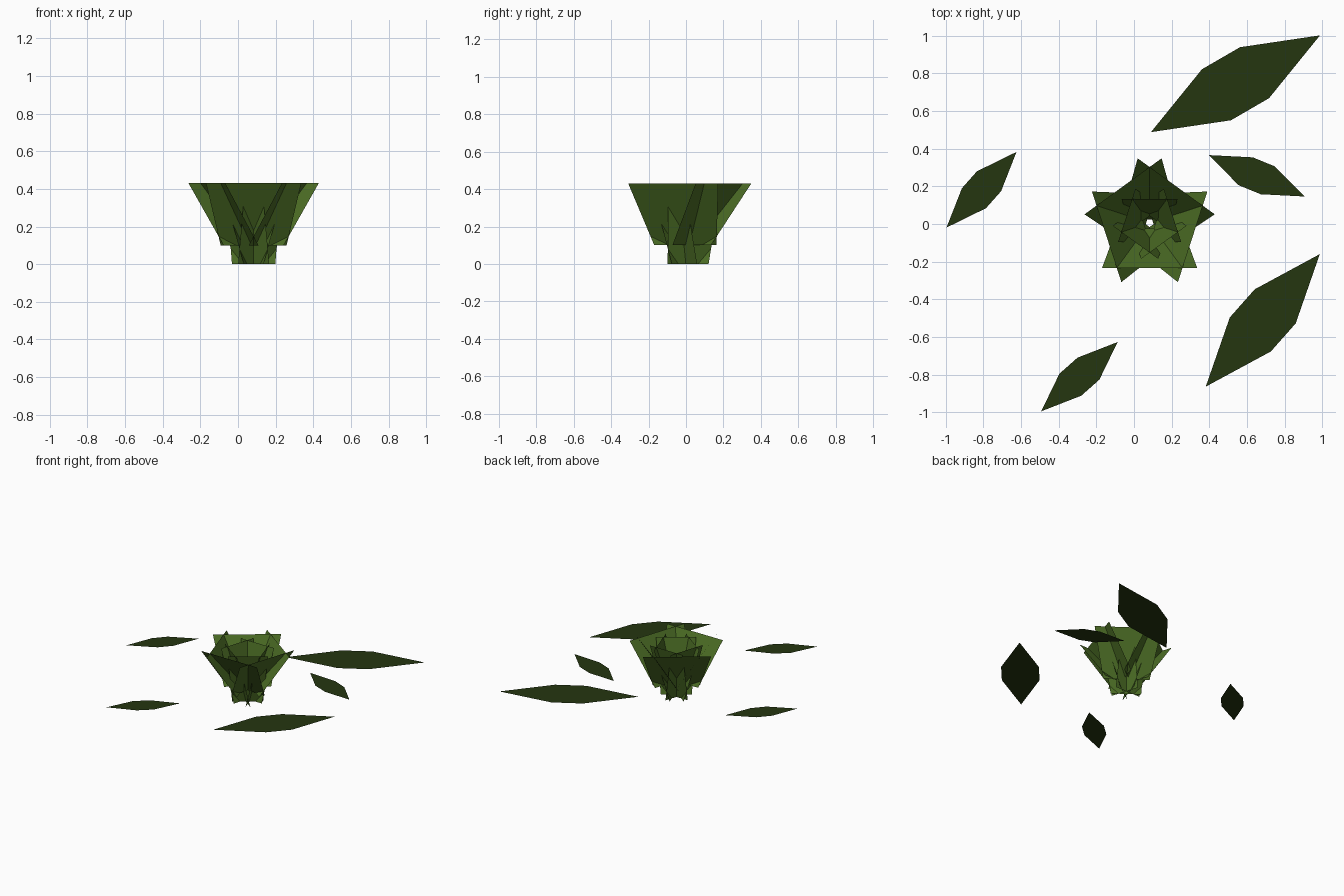
import bpy
from math import cos, sin, radians

if "Cube" in bpy.data.objects:
    bpy.data.objects.remove(bpy.data.objects["Cube"])


def material(name, rgb):
    m = bpy.data.materials.new(name)
    m.diffuse_color = (*rgb, 1)
    m.use_nodes = True
    m.node_tree.nodes["Principled BSDF"].inputs["Base Color"].default_value = m.diffuse_color
    return m


petal_green = material("petal green", (0.070, 0.150, 0.018))
leaf_green = material("dark leaf green", (0.018, 0.037, 0.005))


def add_mesh(name, verts, faces, mat):
    me = bpy.data.meshes.new(name)
    me.from_pydata(verts, [], faces)
    me.materials.append(mat)
    ob = bpy.data.objects.new(name, me)
    bpy.context.collection.objects.link(ob)
    return ob


# Succulent-like rosette: rings of five flat, crossing, outward-leaning blades
CX, CY = 0.083, 0.006


def blade_ring(name, start, bottom, top):
    """bottom / top = (distance from axis, half width, height)"""
    verts, faces = [], []
    for k in range(5):
        a = radians(start + 72 * k)
        n = len(verts)
        for (d, w, z), s in ((bottom, 1), (bottom, -1), (top, -1), (top, 1)):
            verts.append((CX + d * cos(a) - s * w * sin(a),
                          CY + d * sin(a) + s * w * cos(a), z))
        faces.append((n + 3, n + 2, n + 1, n))
    add_mesh(name, verts, faces, petal_green)


blade_ring("outer_blades", -90, (0.03, 0.175, 0.10), (0.24, 0.253, 0.43))
blade_ring("inner_blades", 90, (0.018, 0.115, 0.0), (0.128, 0.149, 0.42))

# Loose flat leaves: point-symmetric hexagons (centre, tip, two side corners)
LEAF_Z = 0.173
leaves = [
    ((0.539, 0.745), (0.449, 0.257), (0.024, 0.194), (-0.178, 0.077)),
    ((0.652, 0.256), (0.255, -0.110), (0.096, 0.050), (-0.021, 0.098)),
    ((0.684, -0.512), (0.303, 0.352), (-0.043, 0.165), (-0.175, 0.016)),
    ((-0.290, -0.811), (0.203, 0.184), (-0.010, 0.101), (-0.106, 0.016)),
    ((-0.810, 0.182), (0.186, 0.201), (-0.024, 0.098), (-0.104, 0.008)),
]
for i, (c, *half) in enumerate(leaves):
    pts = [(c[0] + s * p[0], c[1] + s * p[1], LEAF_Z) for s in (1, -1) for p in half]
    add_mesh(f"ground_leaf_{i + 1}", pts, [tuple(range(6))], leaf_green)
